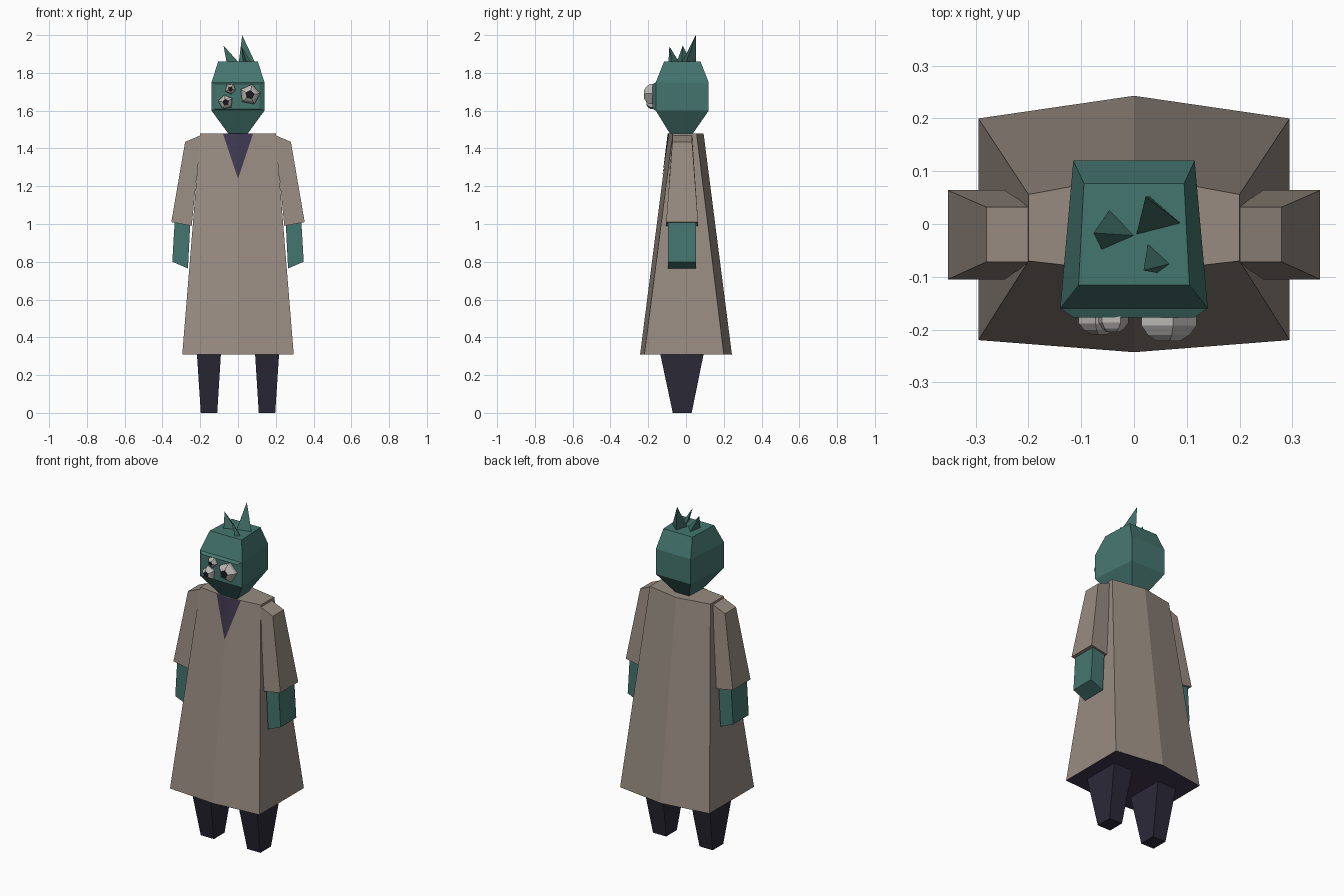
import bpy, bmesh, math

if "Cube" in bpy.data.objects:
    bpy.data.objects.remove(bpy.data.objects["Cube"])


def material(name, rgb):
    m = bpy.data.materials.new(name)
    m.diffuse_color = (*rgb, 1)
    m.use_nodes = True
    m.node_tree.nodes["Principled BSDF"].inputs["Base Color"].default_value = m.diffuse_color
    return m


SKIN = material("teal_skin", (0.06, 0.18, 0.16))
HAIR = material("dark_teal", (0.05, 0.15, 0.13))
CLOTH = material("coat_cloth", (0.31, 0.26, 0.22))
SHADOW = material("dark_violet", (0.05, 0.04, 0.08))
TROUSER = material("trouser", (0.025, 0.023, 0.04))
EYE = material("eye_grey", (0.5, 0.48, 0.46))
PUPIL = material("pupil", (0.01, 0.01, 0.015))


def finish(bm, name, mats):
    bmesh.ops.recalc_face_normals(bm, faces=bm.faces)
    me = bpy.data.meshes.new(name)
    bm.to_mesh(me)
    bm.free()
    for m in mats:
        me.materials.append(m)
    ob = bpy.data.objects.new(name, me)
    bpy.context.collection.objects.link(ob)
    return ob


def loft(name, rings, mats, start_mat=0, end_mat=0):
    """Skin a stack of equal-sided rings and cap both ends."""
    bm = bmesh.new()
    vs = [[bm.verts.new(p) for p in r] for r in rings]
    n = len(rings[0])
    for a, b in zip(vs, vs[1:]):
        for i in range(n):
            j = (i + 1) % n
            bm.faces.new((a[i], a[j], b[j], b[i]))
    bm.faces.new(vs[0]).material_index = start_mat
    bm.faces.new(vs[-1]).material_index = end_mat
    return finish(bm, name, mats)


def rect(x0, x1, y0, y1, z0, z1=None):
    """Four-sided ring; z0 on the x0 side, z1 on the x1 side."""
    z1 = z0 if z1 is None else z1
    return [(x0, y0, z0), (x1, y0, z1), (x1, y1, z1), (x0, y1, z0)]


def coat_ring(x, front, back, mid, z):
    return [(-x, front, z), (0, -mid, z), (x, front, z),
            (x, back, z), (0, mid, z), (-x, back, z)]


# Coat: flared six-sided body with dark underside
loft("coat", [coat_ring(0.295, -0.22, 0.20, 0.243, 0.31),
              coat_ring(0.20, -0.07, 0.056, 0.093, 1.48)],
     [CLOTH, SHADOW], start_mat=1)

# Dark neckline lying on the coat front
bm = bmesh.new()
l, c, r, t = [bm.verts.new(p) for p in
              [(-0.08, -0.088, 1.48), (0, -0.097, 1.48),
               (0.08, -0.088, 1.48), (0, -0.127, 1.24)]]
bm.faces.new((l, t, c))
bm.faces.new((c, t, r))
finish(bm, "neckline", [SHADOW])

# Sleeves, hands and legs on both sides
for side, s in (("left", -1), ("right", 1)):
    loft(side + "_sleeve",
         [rect(s * 0.245, s * 0.353, -0.105, 0.064, 0.99, 1.01),
          rect(s * 0.197, s * 0.28, -0.072, 0.032, 1.47, 1.435)], [CLOTH])
    loft(side + "_hand",
         [rect(s * 0.265, s * 0.348, -0.095, 0.053, 0.765, 0.80),
          rect(s * 0.253, s * 0.335, -0.095, 0.053, 1.0, 1.015)], [SKIN])
    loft(side + "_leg",
         [rect(s * 0.11, s * 0.197, -0.07, 0.03, 0),
          rect(s * 0.09, s * 0.218, -0.138, 0.095, 0.32)], [TROUSER])


def head_ring(xf, xb, y0, y1, z):
    return [(-xf, y0, z), (xf, y0, z), (xb, y1, z), (-xb, y1, z)]


# Head: angular block, wider at the face
loft("head", [head_ring(0.045, 0.04, -0.08, 0.03, 1.47),
              head_ring(0.14, 0.115, -0.16, 0.12, 1.60),
              head_ring(0.14, 0.115, -0.16, 0.12, 1.75),
              head_ring(0.105, 0.095, -0.116, 0.077, 1.86)], [SKIN])

# Raised face panel
loft("face_panel", [[(-x, y, z0), (x, y, z0), (x, y, z1), (-x, y, z1)]
                    for x, y, z0, z1 in ((0.14, -0.16, 1.60, 1.75),
                                         (0.115, -0.177, 1.61, 1.74))], [SKIN])

# Eyes: five-sided domes with dark pupils
for name, x, z, rad, depth, turn in (("large_eye", 0.063, 1.685, 0.056, 0.045, 0.2),
                                     ("lower_eye", -0.065, 1.645, 0.040, 0.032, -0.2),
                                     ("upper_eye", -0.040, 1.715, 0.030, 0.028, 0.5)):
    rings = []
    for k, d in ((1, -0.1), (1, 0.35), (0.75, 0.75), (0.42, 1)):
        rings.append([(x + rad * k * math.sin(turn + i * math.tau / 5),
                       -0.177 - depth * d,
                       z + rad * k * math.cos(turn + i * math.tau / 5))
                      for i in range(5)])
    loft(name, rings, [EYE, PUPIL], end_mat=1)

# Hair spikes: leaning three-sided points
for name, tip, base in (
        ("tall_spike", (0.022, 0.052, 2.0), ((0.09, 0), (0.004, -0.022), (0.03, 0.052))),
        ("side_spike", (-0.077, -0.017, 1.945), ((-0.045, 0.028), (0.004, -0.022), (-0.06, -0.05))),
        ("front_spike", (0.018, -0.088, 1.94), ((0.027, -0.035), (0.07, -0.075), (0.045, -0.093)))):
    bm = bmesh.new()
    top = bm.verts.new(tip)
    b = [bm.verts.new((x, y, 1.855)) for x, y in base]
    bm.faces.new(b)
    for i in range(3):
        bm.faces.new((b[i], b[(i + 1) % 3], top))
    finish(bm, name, [HAIR])
